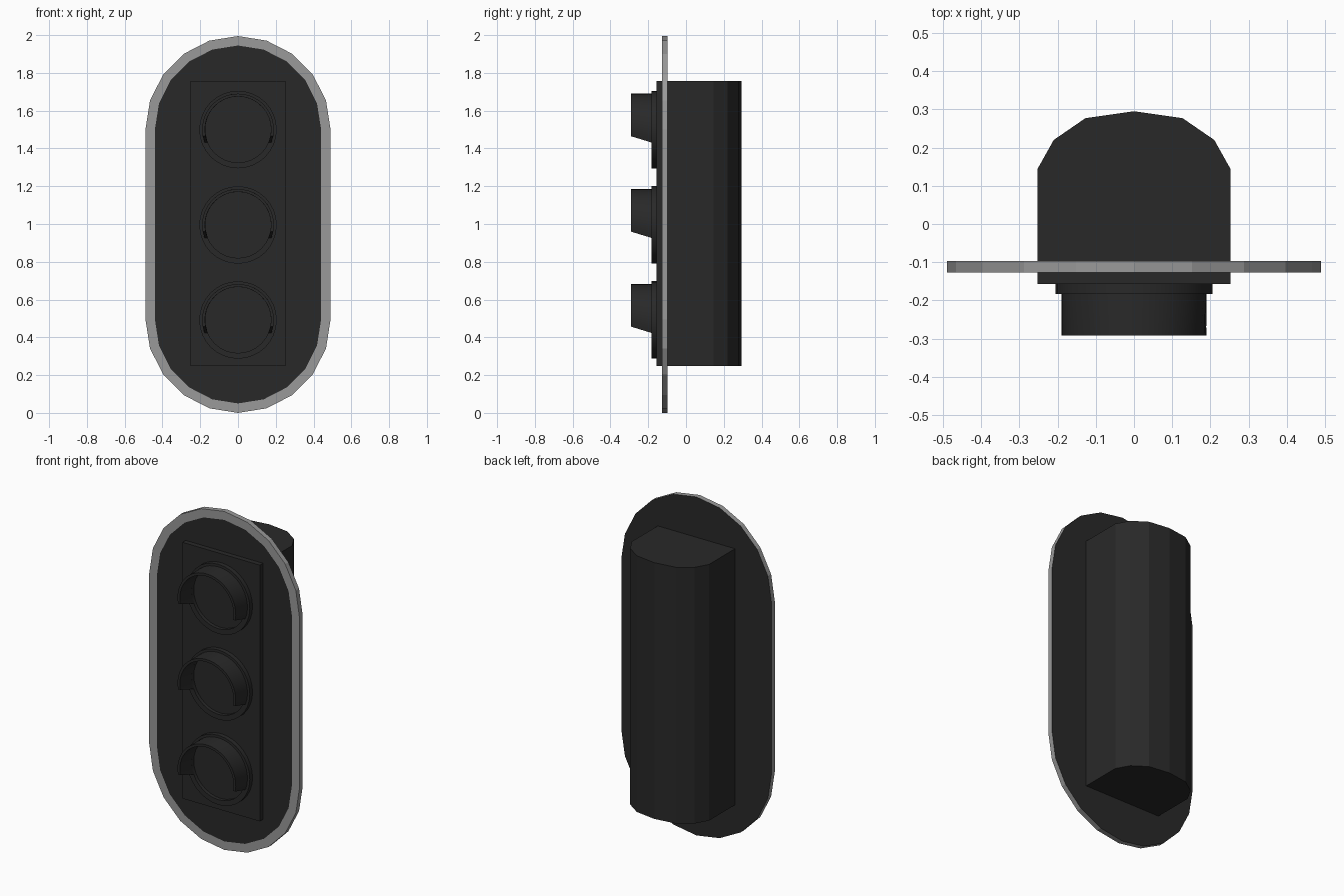
import bpy, bmesh
from math import sin, cos, pi, asin

if "Cube" in bpy.data.objects:
    bpy.data.objects.remove(bpy.data.objects["Cube"])


def material(name, rgb):
    m = bpy.data.materials.new(name)
    m.diffuse_color = (*rgb, 1)
    m.use_nodes = True
    m.node_tree.nodes["Principled BSDF"].inputs["Base Color"].default_value = m.diffuse_color
    return m


BLACK = material("black_paint", (0.022, 0.022, 0.022))
GREY = material("grey_border", (0.32, 0.32, 0.32))


def make(name, verts, faces, mats, smooth=False):
    me = bpy.data.meshes.new(name)
    me.from_pydata(verts, [], faces)
    ob = bpy.data.objects.new(name, me)
    bpy.context.collection.objects.link(ob)
    for m in mats:
        me.materials.append(m)
    bm = bmesh.new()
    bm.from_mesh(me)
    bmesh.ops.recalc_face_normals(bm, faces=bm.faces)
    bm.to_mesh(me)
    bm.free()
    if smooth:
        bpy.ops.object.select_all(action='DESELECT')
        ob.select_set(True)
        bpy.context.view_layer.objects.active = ob
        bpy.ops.object.shade_smooth_by_angle()
    return ob


def bridge(a, b, n):
    # quads between two closed rings of n vertices
    return [(a + i, a + (i + 1) % n, b + (i + 1) % n, b + i) for i in range(n)]


# Backing plate: 20-sided ends, grey rim, black front and back
def stadium(rx, rz, y):
    pts = []
    for start, cz in ((0, 1.505), (10, 0.5)):
        for k in range(start, start + 11):
            a = k * pi / 10
            pts.append((rx * cos(a), y, cz + rz * sin(a)))
    return pts


N = 22
verts = stadium(0.44, 0.445, -0.127) + stadium(0.49, 0.495, -0.127) + stadium(0.49, 0.5, -0.097)
for i in range(N):  # keep the rim edge straight through the plate
    verts[2 * N + i] = (verts[N + i][0], -0.097, verts[N + i][2])
lo = min(v[2] for v in verts)
verts = [(x, y, z - lo) for x, y, z in verts]
faces = [tuple(range(N))] + bridge(0, N, N) + bridge(N, 2 * N, N) + [tuple(range(2 * N, 3 * N))]
plate = make("backing_plate", verts, faces, [BLACK, GREY])
for p in plate.data.polygons:
    p.material_index = 1 if len(p.vertices) == 4 else 0

# Housing: faceted rounded back, extruded vertically
half = [(0.252, -0.157), (0.252, 0.145), (0.21, 0.22), (0.127, 0.277)]
prof = half + [(0, 0.295)] + [(-x, y) for x, y in reversed(half)]
n = len(prof)
verts = [(x, y, z) for z in (0.247, 1.757) for x, y in prof]
make("housing", verts, [tuple(range(n)), tuple(range(n, 2 * n))] + bridge(0, n, n), [BLACK])


# Lamp ring with recessed lens
def lamp_ring(name, cz, s=32):
    rings = [(0.205, -0.15), (0.205, -0.183), (0.175, -0.183), (0.175, -0.162)]
    verts = [(r * cos(2 * pi * i / s), y, cz + r * sin(2 * pi * i / s))
             for r, y in rings for i in range(s)]
    faces = [f for k in range(3) for f in bridge(k * s, (k + 1) * s, s)]
    faces += [tuple(range(s)), tuple(range(3 * s, 4 * s))]
    make(name, verts, faces, [BLACK], True)


# Visor: partial tube whose lower ends slant up towards the front
def visor(name, cz, s=24):
    verts, faces = [], []
    for i in range(s + 1):
        for r, y, drop in ((0.19, -0.178, 0.07), (0.19, -0.292, 0.035),
                           (0.175, -0.292, 0.035), (0.175, -0.178, 0.07)):
            low = -asin(drop / r)
            a = low + (pi - 2 * low) * i / s
            verts.append((r * cos(a), y, cz + r * sin(a)))
    for i in range(s):
        faces += bridge(4 * i, 4 * i + 4, 4)
    faces += [(0, 1, 2, 3), tuple(range(4 * s, 4 * s + 4))]
    make(name, verts, faces, [BLACK], True)


for label, z in (("top", 1.5), ("middle", 0.995), ("bottom", 0.492)):
    lamp_ring(label + "_lamp_ring", z)
    visor(label + "_visor", z)
